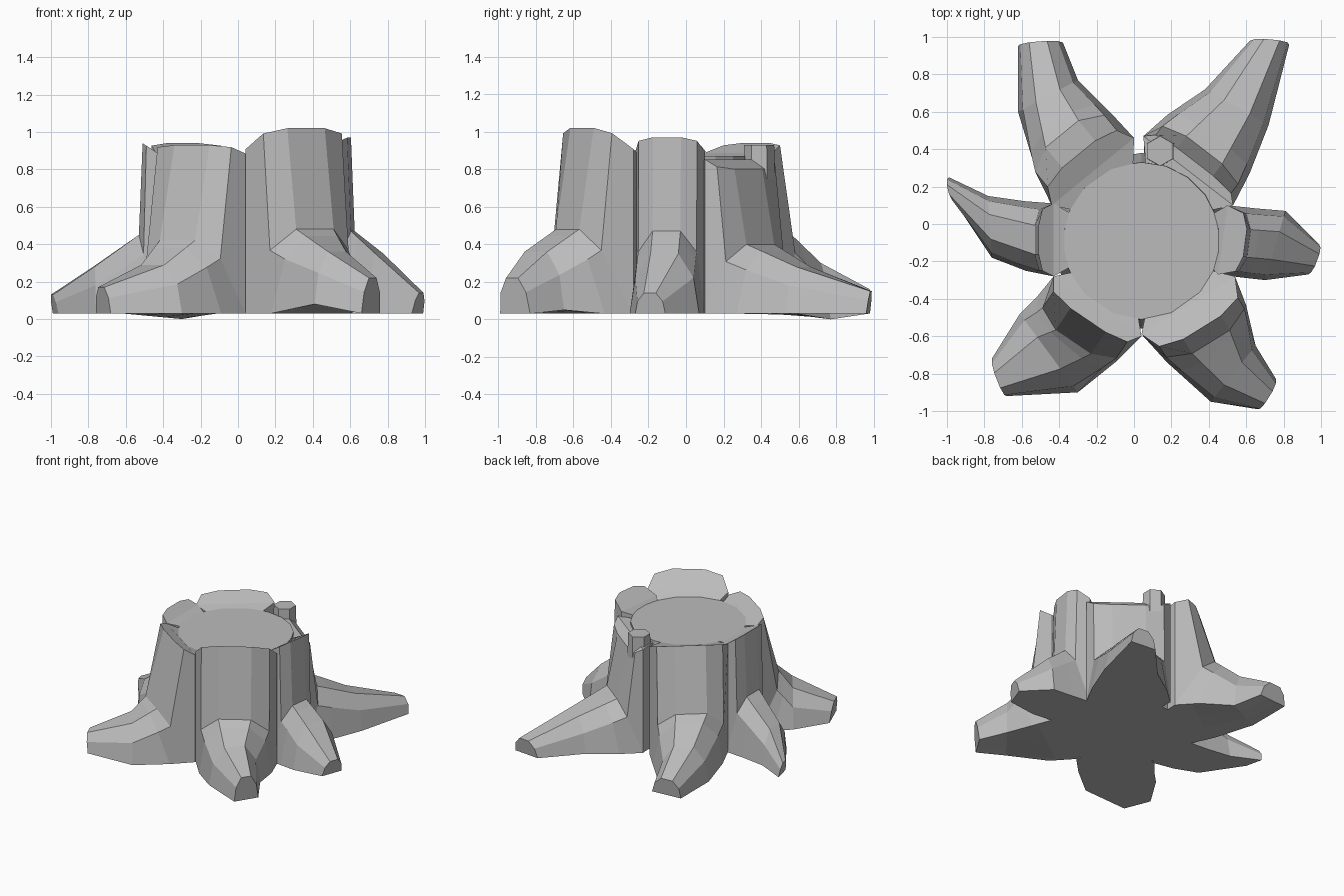
import bpy
import bmesh
from mathutils import Vector

cube = bpy.data.objects.get("Cube")
if cube:
    bpy.data.objects.remove(cube, do_unlink=True)

wood = bpy.data.materials.new("weathered_grey")
wood.use_nodes = True
wood.diffuse_color = (0.5, 0.5, 0.5, 1)
wood.node_tree.nodes["Principled BSDF"].inputs["Base Color"].default_value = wood.diffuse_color

CENTRE = Vector((0.04, -0.09))
RADIUS = 0.42
FLOOR = 0.03
CUT = 0.87
# Positions across the outer arch and back along the inner side
ACROSS = (0, 0.08, 0.3, 0.7, 0.92, 1)
INNER = (0.96, 0.67, 0.33, 0.04)


def finish(name, bm):
    """Turn a bmesh into a flat-shaded wooden object."""
    bmesh.ops.recalc_face_normals(bm, faces=bm.faces)
    mesh = bpy.data.meshes.new(name)
    bm.to_mesh(mesh)
    bm.free()
    mesh.materials.append(wood)
    obj = bpy.data.objects.new(name, mesh)
    bpy.context.collection.objects.link(obj)


def post(name, spot, bottom_radius, top_radius, top, sides):
    """Upright tapered prism standing on the floor."""
    bm = bmesh.new()
    bmesh.ops.create_cone(bm, cap_ends=True, segments=sides, radius1=bottom_radius,
                          radius2=top_radius, depth=top - FLOOR)
    bmesh.ops.translate(bm, verts=bm.verts, vec=(spot[0], spot[1], (top + FLOOR) / 2))
    finish(name, bm)


def buttress(name, trunk, knee, tip, top, bulge, elbow, flare, knee_z, tip_z, under=(FLOOR, FLOOR)):
    """Loft an arch from the trunk rim, over the elbow, out to the root tip."""
    trunk, knee, tip = ([Vector(p) for p in ends] for ends in (trunk, knee, tip))
    a, b = trunk
    out = Vector((a.y - b.y, b.x - a.x)).normalized()
    if out.dot((a + b) / 2 - CENTRE) < 0:
        out.negate()
    haunch = [p.lerp(q, 0.3) for p, q in zip(trunk, knee)]
    corner = CUT + (top - CUT) * 0.25
    flat = (FLOOR, FLOOR)
    # ends, push of the ends, push of the ridge, heights of the ends, ridge height, shoulder
    sections = [
        (trunk, 0, bulge, (corner, corner), top, 0.75),
        (trunk, 0, flare, flat, elbow, 0.75),
        (haunch, 0.05, flare * 0.7, flat, elbow * 0.7 + knee_z * 0.3, 0.7),
        (knee, 0, 0, under, knee_z, 0.6),
        (tip, 0, 0.02, flat, tip_z, 0.6),
    ]
    bm = bmesh.new()
    rings = []
    for (p, q), inner, outer, low, high, shoulder in sections:
        ring = []
        for t, h in zip(ACROSS, (0, shoulder, 1, 1, shoulder, 0)):
            spot = p.lerp(q, t) + out * (inner + (outer - inner) * h)
            base = low[0] + (low[1] - low[0]) * t
            ring.append(bm.verts.new((spot.x, spot.y, base + (high - base) * h)))
        # Inner side follows the heartwood on the trunk and the ground on the root
        for t in INNER:
            spot = p.lerp(q, t)
            z = low[0] + (low[1] - low[0]) * t
            if p is a:
                spot = CENTRE + (spot - CENTRE).normalized() * RADIUS * 0.99
                z = min(z, CUT)
            ring.append(bm.verts.new((spot.x, spot.y, z)))
        rings.append(ring)
    count = len(rings[0])
    for lower, upper in zip(rings, rings[1:]):
        for i in range(count):
            j = (i + 1) % count
            bm.faces.new((lower[i], lower[j], upper[j], upper[i]))
    # Rim cap and its bevel down to the cut, then the root end
    crest, bevel = rings[0][:len(ACROSS)], rings[0][len(ACROSS):]
    bm.faces.new(crest)
    bm.faces.new((crest[0], crest[-1], *bevel))
    bm.faces.new(rings[-1])
    finish(name, bm)


# Heartwood core with a flat cut top, and a loose splinter at the back
post("stump_core", CENTRE, 0.47, RADIUS, CUT, 20)
post("bark_splinter", (0.14, 0.39), 0.1, 0.08, 0.93, 6)

# Six bark buttresses running down into roots
buttress("front_right_root",
         trunk=((-0.43, -0.28), (0.04, -0.6)),
         knee=((-0.61, -0.48), (-0.3, -0.9)),
         tip=((-0.76, -0.72), (-0.68, -0.92)),
         top=0.93, bulge=0.09, elbow=0.42, flare=0.23, knee_z=0.29, tip_z=0.17)
buttress("front_left_root",
         trunk=((0.04, -0.59), (0.54, -0.28)),
         knee=((0.41, -0.95), (0.65, -0.65)),
         tip=((0.66, -0.99), (0.76, -0.83)),
         top=1.02, bulge=0.14, elbow=0.48, flare=0.23, knee_z=0.36, tip_z=0.22,
         under=(0.08, 0.05))
buttress("left_root",
         trunk=((0.5, 0.1), (0.45, -0.27)),
         knee=((0.81, 0.07), (0.7, -0.3)),
         tip=((0.99, -0.11), (0.93, -0.27)),
         top=0.97, bulge=0.12, elbow=0.47, flare=0.14, knee_z=0.35, tip_z=0.14)
buttress("back_left_root",
         trunk=((0.05, 0.47), (0.53, 0.1)),
         knee=((0.38, 0.72), (0.72, 0.53)),
         tip=((0.62, 0.98), (0.83, 0.96)),
         top=0.8, bulge=0.06, elbow=0.4, flare=0.14, knee_z=0.28, tip_z=0.15)
buttress("back_right_root",
         trunk=((-0.44, 0.1), (0, 0.46)),
         knee=((-0.62, 0.6), (-0.3, 0.77)),
         tip=((-0.62, 0.95), (-0.38, 0.97)),
         top=0.94, bulge=0.12, elbow=0.46, flare=0.26, knee_z=0.3, tip_z=0.16,
         under=(FLOOR, 0))
buttress("right_root",
         trunk=((-0.43, 0.11), (-0.43, -0.28)),
         knee=((-0.78, 0.15), (-0.76, -0.18)),
         tip=((-0.99, 0.25), (-0.96, 0.12)),
         top=0.94, bulge=0.08, elbow=0.45, flare=0.1, knee_z=0.28, tip_z=0.13)
